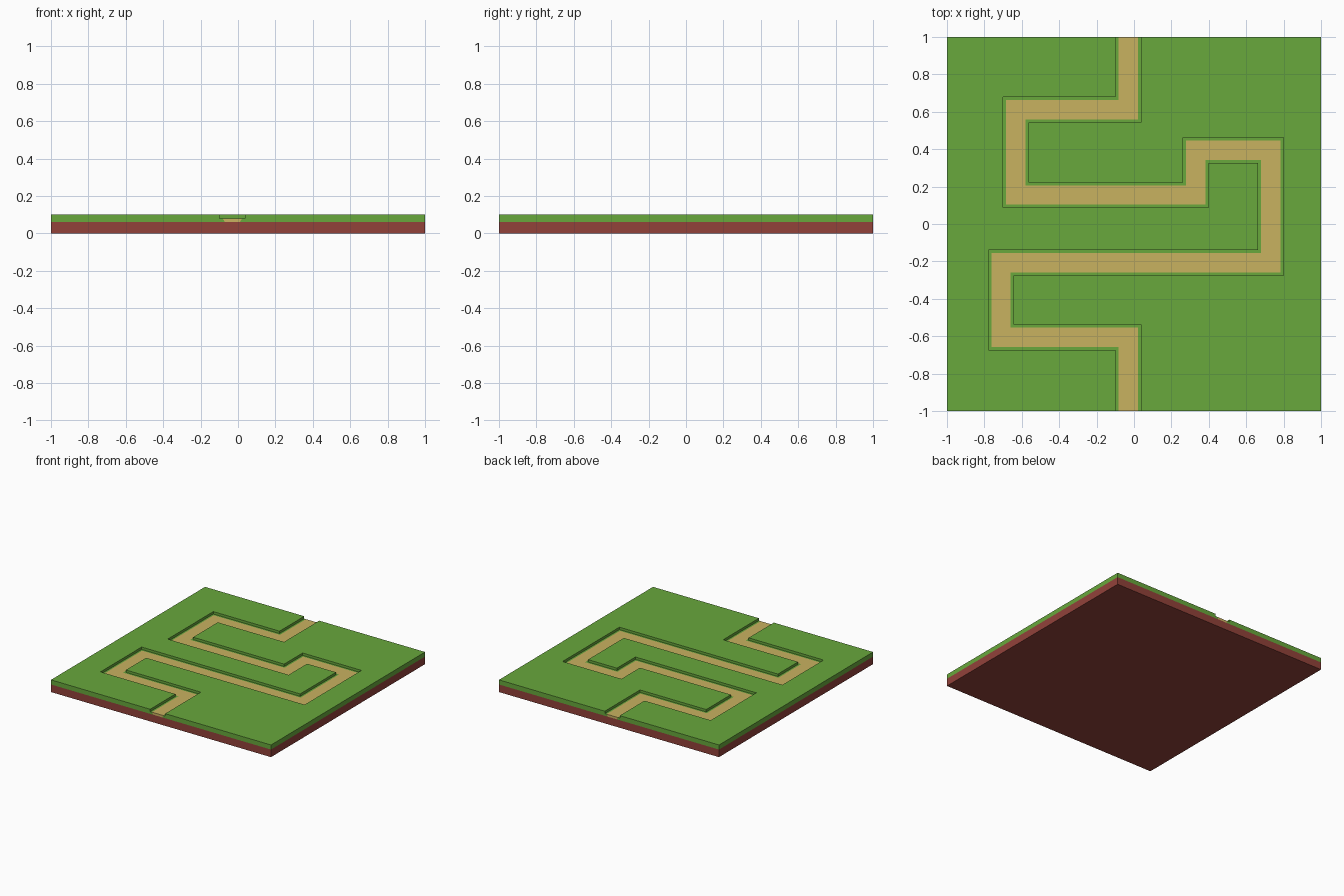
import bpy, bmesh
from mathutils import Vector

if "Cube" in bpy.data.objects:
    bpy.data.objects.remove(bpy.data.objects["Cube"])

SOIL_TOP, FLOOR, TOP = 0.062, 0.08, 0.10
HALF_GROOVE, HALF_SAND, HALF_SAND_LOW = 0.068, 0.052, 0.041

# Centre line of the winding path, from back to front
PATH = [Vector(p) for p in [
    (-0.03, 1), (-0.03, 0.611), (-0.632, 0.611), (-0.632, 0.155), (0.331, 0.155),
    (0.331, 0.395), (0.73, 0.395), (0.73, -0.207), (-0.711, -0.207),
    (-0.711, -0.605), (-0.03, -0.605), (-0.03, -1)]]


def material(name, color):
    m = bpy.data.materials.new(name)
    m.diffuse_color = (*color, 1)
    m.use_nodes = True
    m.node_tree.nodes["Principled BSDF"].inputs["Base Color"].default_value = m.diffuse_color
    return m


def finish(name, bm, mats):
    bmesh.ops.recalc_face_normals(bm, faces=bm.faces)
    me = bpy.data.meshes.new(name)
    bm.to_mesh(me)
    bm.free()
    for m in mats:
        me.materials.append(m)
    ob = bpy.data.objects.new(name, me)
    bpy.context.collection.objects.link(ob)
    return ob


def offset_line(d):
    """Path shifted sideways by d with square mitred corners."""
    dirs = [(b - a).normalized() for a, b in zip(PATH, PATH[1:])]
    norms = [Vector((-v.y, v.x)) for v in dirs]
    out = [PATH[0] + norms[0] * d]
    out += [p + (m + n) * d for p, m, n in zip(PATH[1:], norms, norms[1:])]
    out.append(PATH[-1] + norms[-1] * d)
    return out


grass = material("grass green", (0.138, 0.392, 0.045))
sand = material("sand", (0.584, 0.445, 0.117))
soil = material("red brown soil", (0.288, 0.054, 0.042))

# Soil slab, open where the turf covers it
bm = bmesh.new()
bmesh.ops.create_cube(bm, size=1)
for v in bm.verts:
    v.co = (v.co.x * 2, v.co.y * 2, (v.co.z + 0.5) * SOIL_TOP)
bmesh.ops.recalc_face_normals(bm, faces=bm.faces)
top = [f for f in bm.faces if f.normal.z > 0.9]
bmesh.ops.delete(bm, geom=top, context='FACES_ONLY')
finish("soil_slab", bm, [soil])

# Turf with sunken path: rows run along the path from west bank to east bank
bm = bmesh.new()
profile = [(-HALF_GROOVE, TOP), (-HALF_GROOVE, FLOOR), (-HALF_SAND, FLOOR),
           (HALF_SAND, FLOOR), (HALF_GROOVE, FLOOR), (HALF_GROOVE, TOP)]
rows = [[bm.verts.new((p.x, p.y, z)) for p in offset_line(d)] for d, z in profile]
for i, (a, b) in enumerate(zip(rows, rows[1:])):
    for k in range(len(PATH) - 1):
        f = bm.faces.new((a[k], a[k + 1], b[k + 1], b[k]))
        f.material_index = 1 if i == 2 else 0

# Flat banks and outer sides
corner = {(x, y, z): bm.verts.new((x, y, z))
          for x in (-1, 1) for y in (-1, 1) for z in (SOIL_TOP, TOP)}
for x, row in ((-1, rows[0]), (1, rows[-1])):
    bm.faces.new(row + [corner[x, -1, TOP], corner[x, 1, TOP]])
    bm.faces.new([corner[x, -1, TOP], corner[x, 1, TOP],
                  corner[x, 1, SOIL_TOP], corner[x, -1, SOIL_TOP]])

# Front and back ends: grass either side of a tapered sand section
for y, k in ((1, 0), (-1, -1)):
    e = [r[k] for r in rows]
    cx = PATH[k].x
    lo = [bm.verts.new((cx + s * HALF_SAND_LOW, y, SOIL_TOP)) for s in (-1, 1)]
    bm.faces.new([corner[-1, y, TOP], e[0], e[1], e[2], lo[0], corner[-1, y, SOIL_TOP]])
    bm.faces.new([corner[1, y, TOP], e[5], e[4], e[3], lo[1], corner[1, y, SOIL_TOP]])
    bm.faces.new([e[2], e[3], lo[1], lo[0]]).material_index = 1
finish("turf_with_path", bm, [grass, sand])
